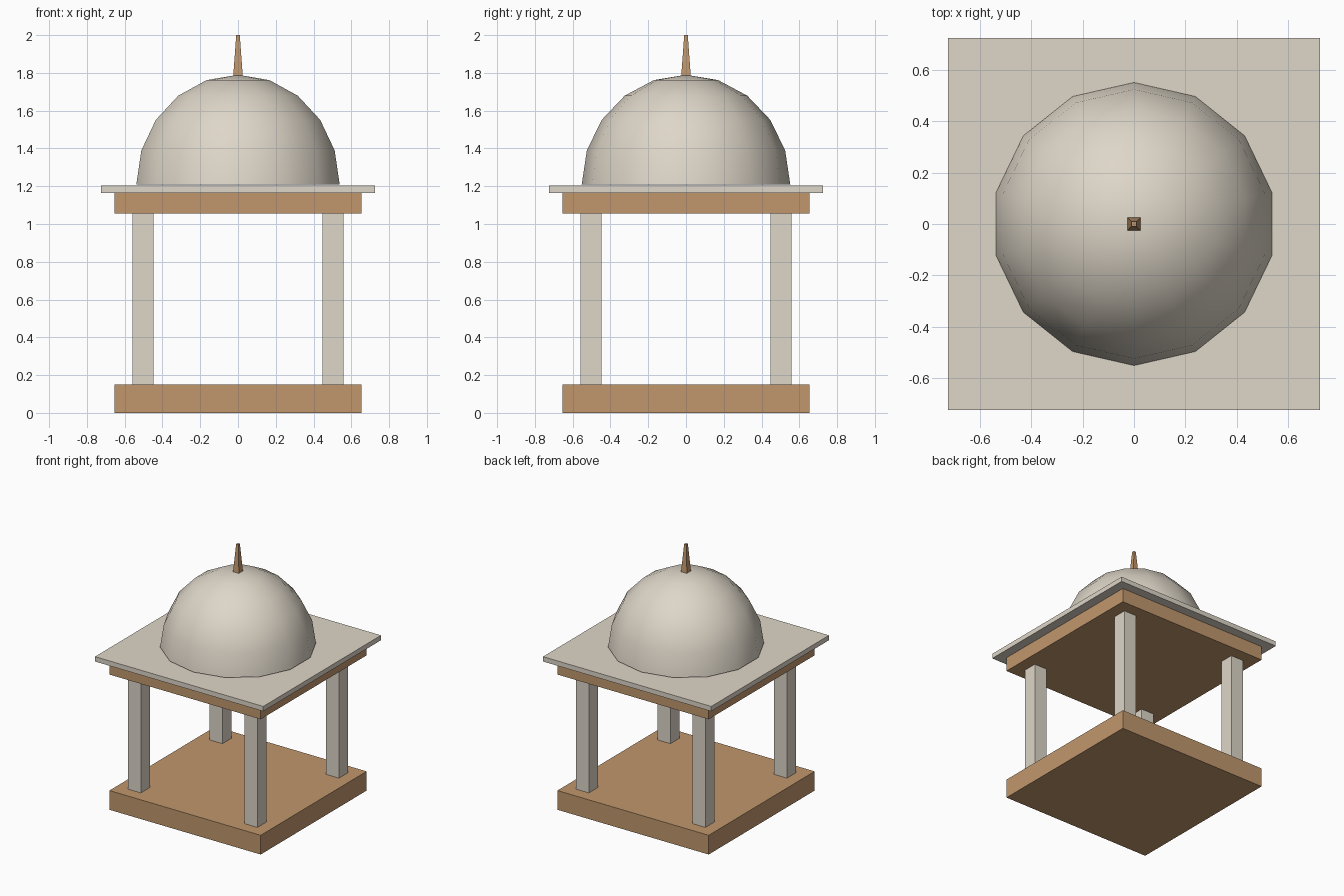
import bpy, bmesh, math
from mathutils import Matrix

if "Cube" in bpy.data.objects:
    bpy.data.objects.remove(bpy.data.objects["Cube"])


def srgb(r, g, b):
    f = lambda c: c / 12.92 if c <= 0.04045 else ((c + 0.055) / 1.055) ** 2.4
    return (f(r / 255), f(g / 255), f(b / 255), 1)


def material(name, col):
    m = bpy.data.materials.new(name)
    m.diffuse_color = col
    m.use_nodes = True
    m.node_tree.nodes["Principled BSDF"].inputs["Base Color"].default_value = m.diffuse_color
    return m


stone = material("pale stone", srgb(222, 214, 200))
wood = material("warm brown", srgb(193, 151, 109))


def finish(bm, name, mat, smooth=False):
    bmesh.ops.recalc_face_normals(bm, faces=bm.faces)
    for f in bm.faces:
        f.smooth = smooth
    me = bpy.data.meshes.new(name)
    bm.to_mesh(me)
    bm.free()
    me.materials.append(mat)
    ob = bpy.data.objects.new(name, me)
    bpy.context.collection.objects.link(ob)


def box(name, mat, half, z0, z1, x=0, y=0):
    bm = bmesh.new()
    m = Matrix.Translation((x, y, (z0 + z1) / 2)) @ Matrix.Diagonal((2 * half, 2 * half, z1 - z0, 1))
    bmesh.ops.create_cube(bm, size=1, matrix=m)
    finish(bm, name, mat)


# Base, beam block and roof slab
box("base", wood, 0.653, 0, 0.15)
box("beam", wood, 0.653, 1.055, 1.165)
box("roof_slab", stone, 0.726, 1.165, 1.203)

# Four square pillars
for sx, sn in ((-1, "left"), (1, "right")):
    for sy, fn in ((-1, "front"), (1, "back")):
        box(f"{fn}_{sn}_pillar", stone, 0.0555, 0.15, 1.055, sx * 0.503, sy * 0.503)

# Dome: upper half of a 14-sided sphere
bm = bmesh.new()
bmesh.ops.create_uvsphere(bm, u_segments=14, v_segments=10, radius=1)
bmesh.ops.delete(bm, geom=[v for v in bm.verts if v.co.z < -0.01], context='VERTS')
bmesh.ops.transform(bm, verts=bm.verts,
                    matrix=Matrix.Translation((0, 0, 1.21)) @ Matrix.Diagonal((0.552, 0.552, 0.58, 1)))
finish(bm, "dome", stone, True)

# Tapered square finial
bm = bmesh.new()
bmesh.ops.create_cone(bm, cap_ends=True, segments=4, radius1=0.025 * math.sqrt(2),
                      radius2=0.0095 * math.sqrt(2), depth=0.215,
                      matrix=Matrix.Translation((0, 0, 1.8925)) @ Matrix.Rotation(math.pi / 4, 4, 'Z'))
finish(bm, "finial", wood)
